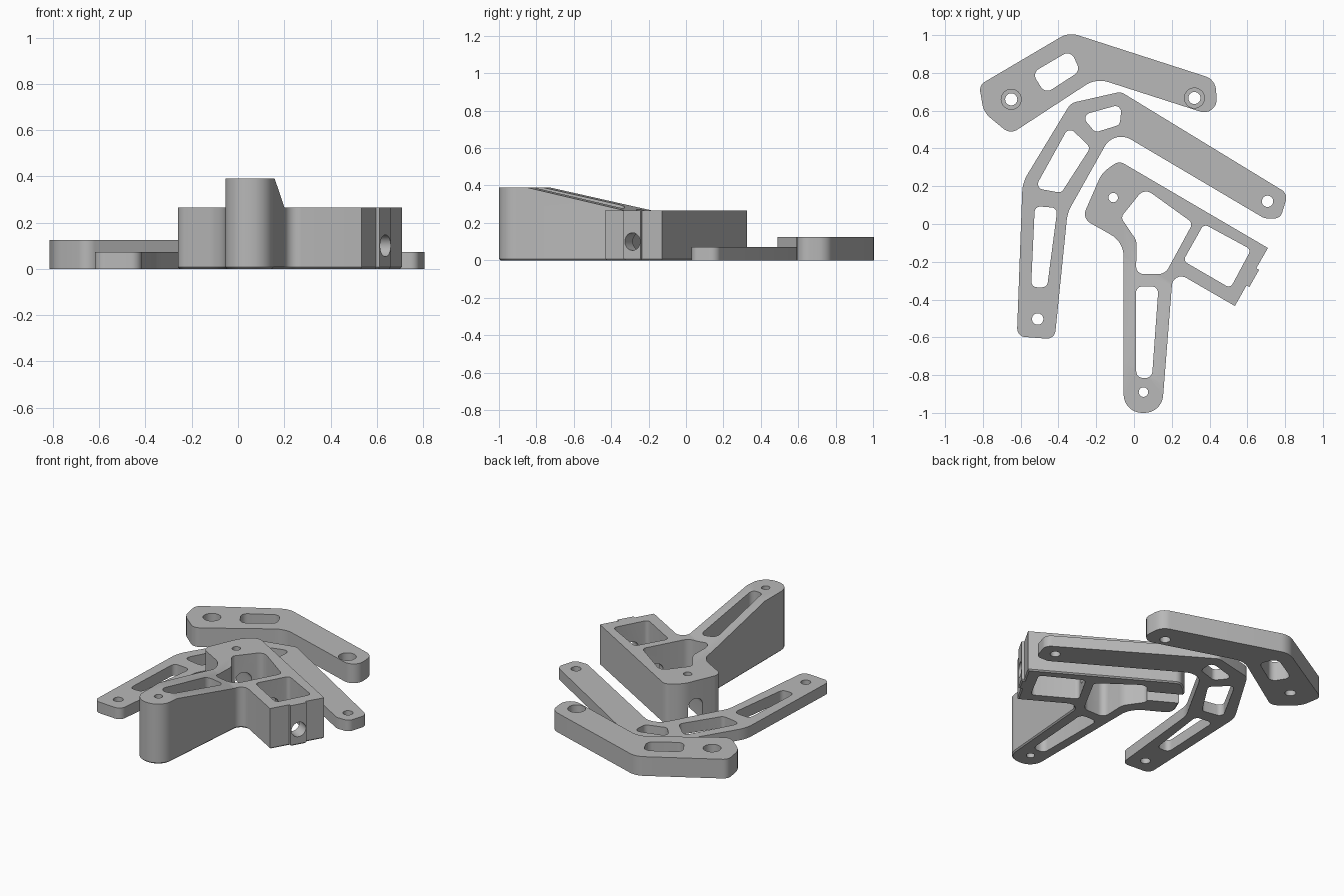
import bpy, bmesh, math
from mathutils import Vector, Matrix

if "Cube" in bpy.data.objects:
    bpy.data.objects.remove(bpy.data.objects["Cube"])

grey = bpy.data.materials.new("plain grey")
grey.diffuse_color = (0.48, 0.48, 0.48, 1)
grey.use_nodes = True
grey.node_tree.nodes["Principled BSDF"].inputs["Base Color"].default_value = grey.diffuse_color


def rounded(corners, seg=8):
    """Turn (x, y, radius) corners into a filleted outline."""
    out, n = [], len(corners)
    for i, (x, y, r) in enumerate(corners):
        p = Vector((x, y))
        if r == 0:
            out.append(p)
            continue
        va = Vector(corners[i - 1][:2]) - p
        vb = Vector(corners[(i + 1) % n][:2]) - p
        a, b = va.normalized(), vb.normalized()
        half = a.angle(b) / 2
        t = min(r / math.tan(half), 0.49 * va.length, 0.49 * vb.length)
        r = t * math.tan(half)
        c = p + (a + b).normalized() * (r / math.sin(half))
        s, e = p + a * t - c, p + b * t - c
        sweep = s.angle_signed(e)
        a0 = math.atan2(s.y, s.x)
        for k in range(seg + 1):
            w = a0 - sweep * k / seg
            out.append(c + Vector((math.cos(w), math.sin(w))) * r)
    return out


def prism(name, pts, z0, z1, chamfer=0):
    """Extrude an outline from z0 to z1, optionally chamfering the lower rim."""
    bm = bmesh.new()
    face = bm.faces.new([bm.verts.new((p[0], p[1], z0)) for p in pts])
    top = bmesh.ops.extrude_face_region(bm, geom=[face], use_keep_orig=True)["geom"]
    bmesh.ops.translate(bm, vec=(0, 0, z1 - z0),
                        verts=[g for g in top if isinstance(g, bmesh.types.BMVert)])
    bmesh.ops.recalc_face_normals(bm, faces=bm.faces)
    if chamfer:
        rim = [e for e in bm.edges if all(abs(v.co.z - z0) < 1e-5 for v in e.verts)]
        bmesh.ops.bevel(bm, geom=rim, offset=chamfer, segments=1, affect='EDGES')
    me = bpy.data.meshes.new(name)
    bm.to_mesh(me)
    bm.free()
    ob = bpy.data.objects.new(name, me)
    bpy.context.collection.objects.link(ob)
    me.materials.append(grey)
    return ob


def circle(x, y, r, n=32):
    return [(x + r * math.cos(2 * math.pi * k / n), y + r * math.sin(2 * math.pi * k / n))
            for k in range(n)]


def cut(ob, cutter):
    """Subtract the cutter and delete it."""
    bpy.context.view_layer.objects.active = ob
    m = ob.modifiers.new("cut", 'BOOLEAN')
    m.operation, m.solver, m.object = 'DIFFERENCE', 'EXACT', cutter
    bpy.context.view_layer.update()
    bpy.ops.object.modifier_apply(modifier=m.name)
    bpy.data.objects.remove(cutter)


def window(ob, corners, r):
    cut(ob, prism("cutter", rounded([(x, y, r) for x, y in corners], 6), -0.1, 0.6))


def hole(ob, x, y, r, z0=-0.1):
    cut(ob, prism("cutter", circle(x, y, r), z0, 0.6))


def finish(ob):
    bpy.ops.object.select_all(action='DESELECT')
    ob.select_set(True)
    bpy.context.view_layer.objects.active = ob
    bpy.ops.object.shade_smooth_by_angle(angle=math.radians(30))


# Rear lever: bent plate with a window and two counterbored holes
rear = prism("rear_lever", rounded([
    (-.82, .735, .05), (-.795, .59, .12), (-.655, .475, .06), (-.20, .772, .14),
    (.445, .565, .07), (.43, .765, .08), (-.345, 1.015, .12)]), 0, 0.125)
window(rear, [(-.54, .80), (-.335, .92), (-.285, .81), (-.47, .69)], .04)
for x, y in [(-.65, .66), (.32, .667)]:
    hole(rear, x, y, .032)
    hole(rear, x, y, .053, 0.065)
finish(rear)

# Middle lever: thin two-legged plate
mid = prism("middle_lever", rounded([
    (-.62, -.595, .045), (-.42, -.61, .045), (-.352, .06, .2), (-.105, .50, .1),
    (.69, .03, .06), (.775, .03, .04), (.815, .16, .05), (-.07, .70, .05),
    (-.335, .64, .07), (-.59, .22, .2)]), 0, 0.072)
window(mid, [(-.525, .095), (-.405, .085), (-.46, -.335), (-.545, -.335)], .03)
window(mid, [(-.345, .515), (-.23, .405), (-.385, .165), (-.525, .19)], .03)
window(mid, [(-.28, .575), (-.065, .635), (-.075, .525), (-.205, .485)], .03)
hole(mid, .707, .12, .03)
hole(mid, -.51, -.503, .03)
finish(mid)

# Bracket: tall body with an end tab and a raised arm
bracket = prism("bracket", rounded([
    (-.08, .335, .05), (-.17, .27, .15), (-.275, .03, .055), (-.055, -.095, .13),
    (-.055, -1.0, .098), (.147, -1.0, .098), (.207, -.245, .05), (.534, -.434, 0),
    (.596, -.325, 0), (.611, -.333, 0), (.662, -.243, 0), (.647, -.235, 0),
    (.709, -.127, 0)]), 0, 0.39, 0.008)

# Sloped top: wedge drawn in (distance, height), laid along the slope direction
wedge = prism("cutter", [(-.66, .39), (-.18, .265), (1.5, .265), (1.5, .6), (-.66, .6)], -2, 2)
slope = Vector((.5, .866, 0)).normalized()
up = Vector((0, 0, 1))
wedge.data.transform(Matrix((slope, up, slope.cross(up))).transposed().to_4x4())
cut(bracket, wedge)

# Windows through the bracket
cut(bracket, prism("cutter", rounded([
    (.055, .19, .05), (.312, .005, .03), (.165, -.265, .06), (.01, -.265, .04),
    (.015, -.09, .08), (-.07, .035, .03)], 6), -0.1, 0.6))
window(bracket, [(.37, 0), (.62, -.135), (.51, -.34), (.26, -.195)], .025)
window(bracket, [(.01, -.33), (.13, -.33), (.095, -.815), (.012, -.815)], .035)
for x, y in [(-.11, .14), (.05, -.89)]:
    hole(bracket, x, y, .025)

# Bore along the body, opening into a slot under the boss
axis = Vector((.868, -.495, 0)).normalized()
place = Matrix((axis.cross(up) * -1, up, axis.cross(up).cross(up) * -1)).transposed()
side = up.cross(axis)
place = Matrix((side, up, side.cross(up))).transposed().to_4x4()
place.translation = (-.11, .14, .1)
bore = prism("cutter", circle(0, 0, .047), -1.2, 1.2)
bore.data.transform(place)
cut(bracket, bore)
arch = [(.05 * math.cos(math.pi * k / 12), .05 * math.sin(math.pi * k / 12)) for k in range(13)]
ends = sorted((0.4, -0.15)) if (place.to_3x3() @ up).dot(axis) < 0 else sorted((-0.4, 0.15))
slot = prism("cutter", arch + [(-.05, -.2), (.05, -.2)], *ends)
slot.data.transform(place)
cut(bracket, slot)
finish(bracket)
